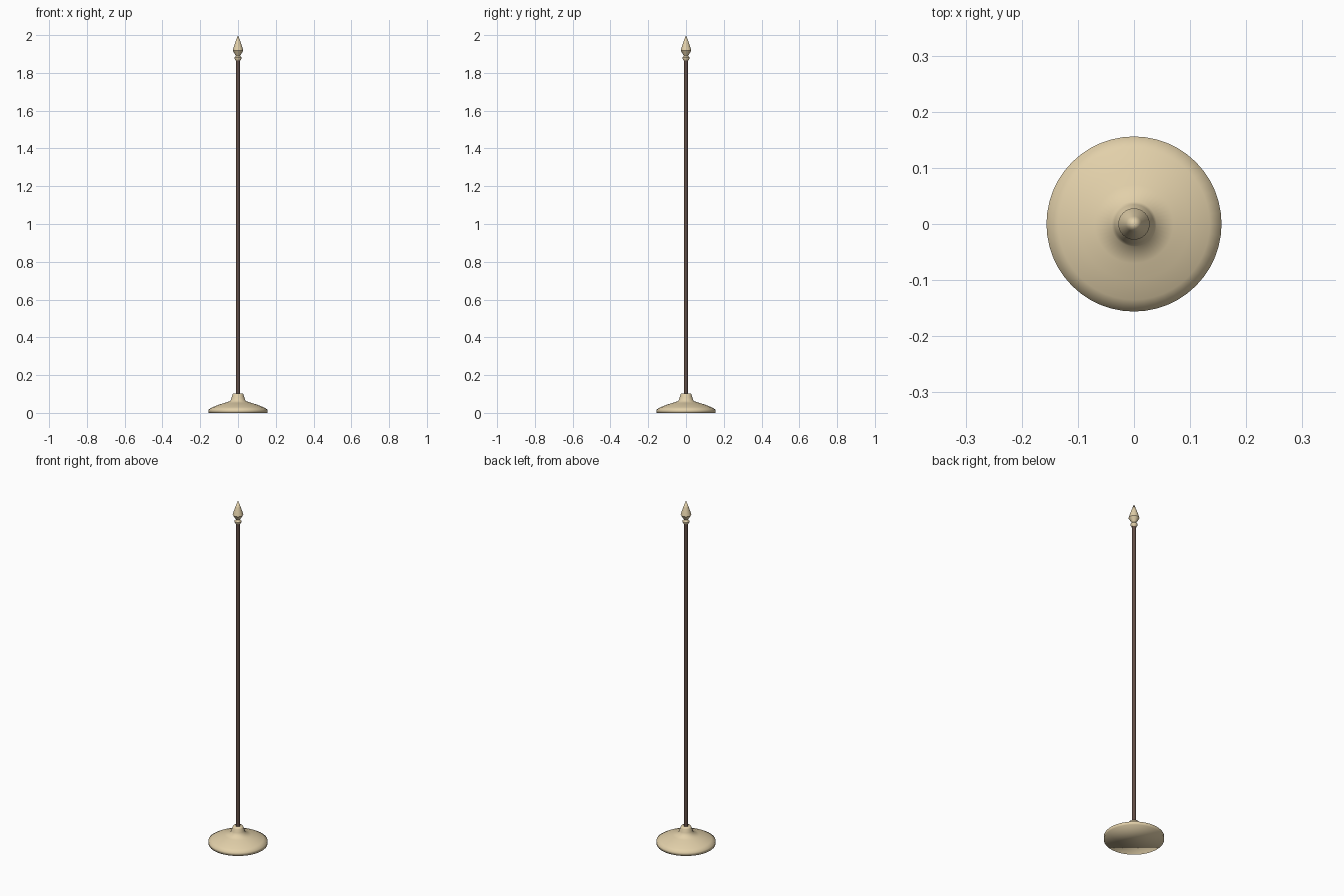
import bpy, bmesh, math

if "Cube" in bpy.data.objects:
    bpy.data.objects.remove(bpy.data.objects["Cube"])

def material(name, color):
    m = bpy.data.materials.new(name)
    m.diffuse_color = color
    m.use_nodes = True
    m.node_tree.nodes["Principled BSDF"].inputs["Base Color"].default_value = m.diffuse_color
    return m

gold = material("pale_gold", (0.76, 0.63, 0.40, 1))
wood = material("dark_wood", (0.12, 0.075, 0.06, 1))

def lathe(name, profile, mat, sides=48, angle=35):
    """Revolve (radius, z) points about z; radius 0 makes a point, open ends are capped."""
    bm = bmesh.new()
    rings = []
    for r, z in profile:
        if r == 0:
            rings.append([bm.verts.new((0, 0, z))] * sides)
        else:
            rings.append([bm.verts.new((r * math.cos(2 * math.pi * i / sides),
                                        r * math.sin(2 * math.pi * i / sides), z))
                          for i in range(sides)])
    for a, b in zip(rings, rings[1:]):
        for i in range(sides):
            j = (i + 1) % sides
            bm.faces.new(list(dict.fromkeys((a[i], a[j], b[j], b[i]))))
    for ring in (rings[0], rings[-1]):
        if len(set(ring)) > 1:
            bm.faces.new(ring)
    bmesh.ops.recalc_face_normals(bm, faces=bm.faces)
    mesh = bpy.data.meshes.new(name)
    bm.to_mesh(mesh)
    bm.free()
    mesh.materials.append(mat)
    obj = bpy.data.objects.new(name, mesh)
    bpy.context.collection.objects.link(obj)
    bpy.ops.object.select_all(action='DESELECT')
    obj.select_set(True)
    bpy.context.view_layer.objects.active = obj
    bpy.ops.object.shade_smooth_by_angle(angle=math.radians(angle))
    return obj

# Domed foot with tapered socket, softly shaded all over
lathe("base", [(0.156, 0), (0.156, 0.018), (0.135, 0.03), (0.10, 0.044),
               (0.07, 0.053), (0.04, 0.063), (0.035, 0.078), (0.029, 0.096),
               (0.026, 0.103), (0.009, 0.103)], gold, 48, 100)

# Slim pole
lathe("pole", [(0.011, 0.09), (0.011, 1.875)], wood, 24)

# Spear finial with collar
lathe("finial", [(0.012, 1.865), (0.019, 1.876), (0.019, 1.881), (0.011, 1.89),
                 (0.028, 1.918), (0.026, 1.926), (0.014, 1.963), (0, 2.0)],
      gold, 32)
